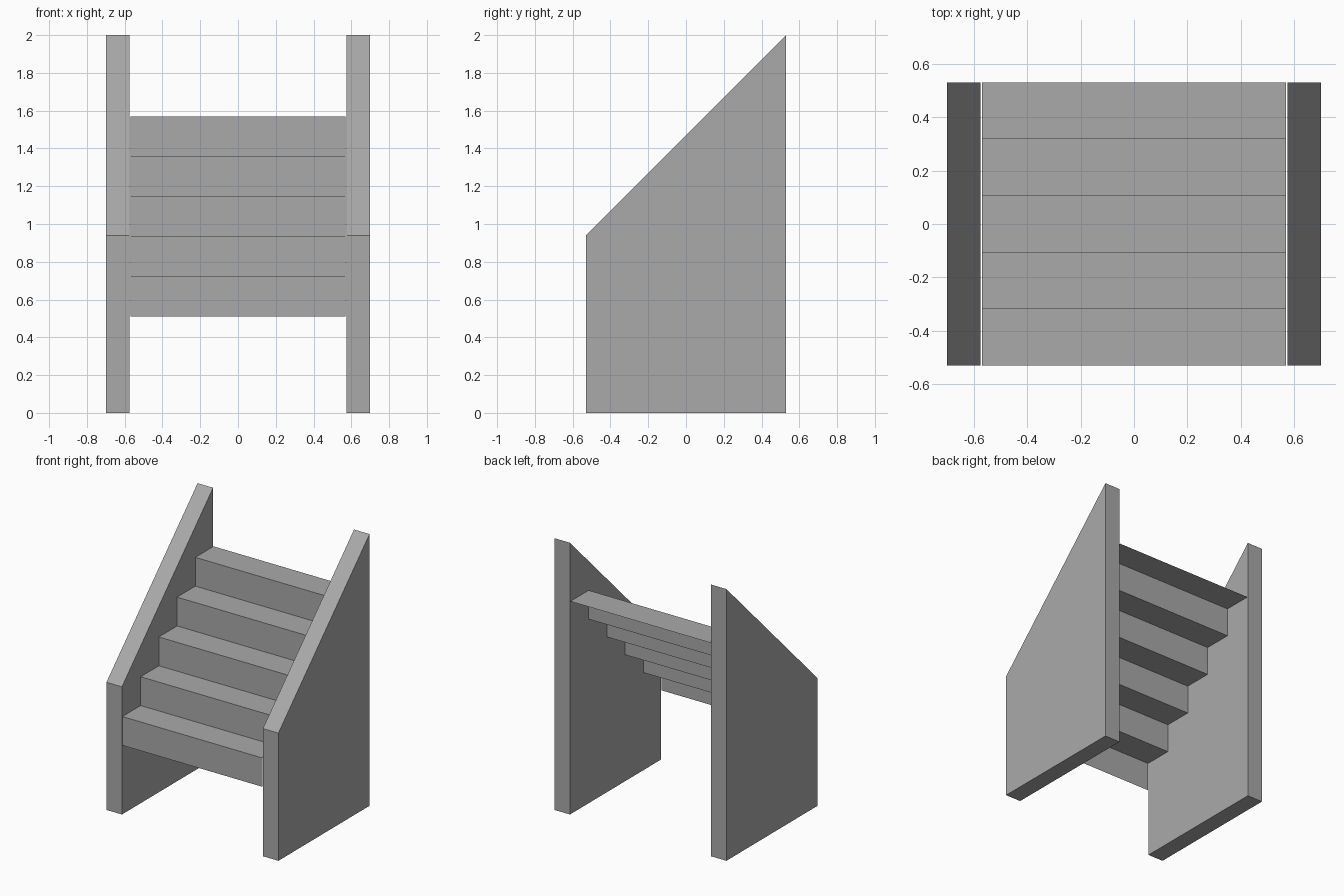
import bpy

cube = bpy.data.objects.get("Cube")
if cube:
    bpy.data.objects.remove(cube, do_unlink=True)

GREY = (0.40, 0.40, 0.40, 1.0)
grey = bpy.data.materials.new("plain grey")
grey.use_nodes = True
grey.diffuse_color = GREY
grey.node_tree.nodes["Principled BSDF"].inputs["Base Color"].default_value = GREY


def extrude_profile(name, profile, x0, x1, closed):
    """Sweep a (y, z) profile along x; closed profiles get end caps."""
    n = len(profile)
    verts = [(x, y, z) for x in (x0, x1) for y, z in profile]
    spans = n if closed else n - 1
    faces = [(i, n + i, n + (i + 1) % n, (i + 1) % n) for i in range(spans)]
    if closed:
        faces += [tuple(range(n)), tuple(reversed(range(n, 2 * n)))]
    mesh = bpy.data.meshes.new(name)
    mesh.from_pydata(verts, [], faces)
    mesh.materials.append(grey)
    obj = bpy.data.objects.new(name, mesh)
    bpy.context.collection.objects.link(obj)
    return obj


HALF_DEPTH = 0.53
STEPS = 5
BASE, RISE = 0.51, 0.212
RUN = 2 * HALF_DEPTH / STEPS

# Side walls with sloping tops
wall = [(-HALF_DEPTH, 0), (-HALF_DEPTH, 0.94), (HALF_DEPTH, 2), (HALF_DEPTH, 0)]
extrude_profile("left_wall", wall, 0.574, 0.70, True)
extrude_profile("right_wall", wall, -0.70, -0.574, True)

# Thin folded flight of risers and treads
flight = [(-HALF_DEPTH, BASE)]
for i in range(STEPS):
    y, z = -HALF_DEPTH + i * RUN, BASE + (i + 1) * RISE
    flight += [(y, z), (y + RUN, z)]
extrude_profile("stair_flight", flight, -0.57, 0.57, False)
